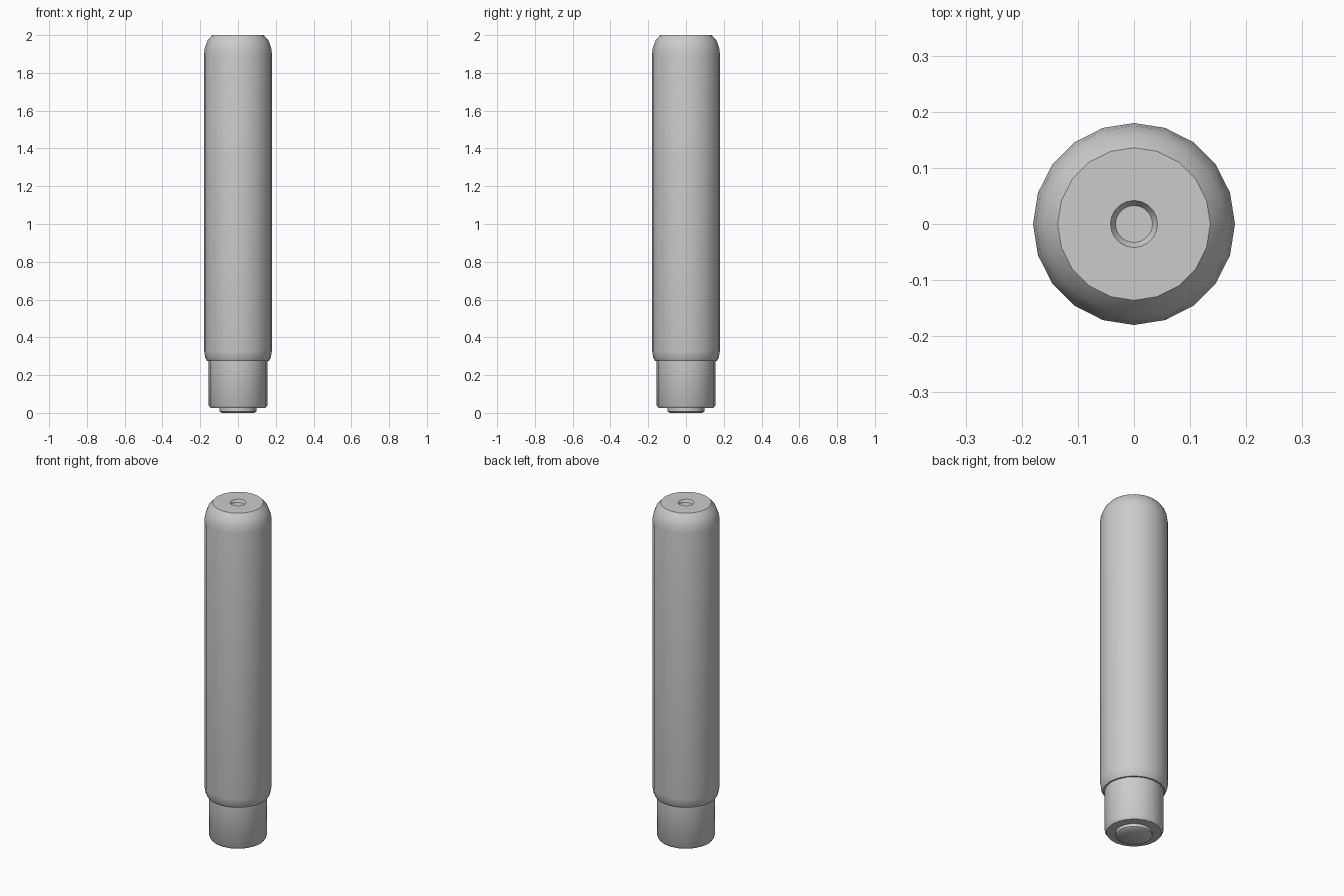
import bpy, bmesh, math

if "Cube" in bpy.data.objects:
    bpy.data.objects.remove(bpy.data.objects["Cube"])

SIDES = 20


def lathe(name, profile, sides=SIDES):
    """Revolve (radius, z) points around z, listed from bottom to top, capping both ends."""
    bm = bmesh.new()
    rings = []
    for r, z in profile:
        rings.append([bm.verts.new((r * math.cos(2 * math.pi * i / sides),
                                    r * math.sin(2 * math.pi * i / sides), z))
                      for i in range(sides)])
    for a, b in zip(rings, rings[1:]):
        for i in range(sides):
            j = (i + 1) % sides
            bm.faces.new((a[i], a[j], b[j], b[i]))
    bm.faces.new(rings[0][::-1])
    bm.faces.new(rings[-1])
    mesh = bpy.data.meshes.new(name)
    bm.to_mesh(mesh)
    bm.free()
    obj = bpy.data.objects.new(name, mesh)
    bpy.context.collection.objects.link(obj)
    bpy.ops.object.select_all(action='DESELECT')
    obj.select_set(True)
    bpy.context.view_layer.objects.active = obj
    bpy.ops.object.shade_smooth_by_angle(angle=math.radians(35))
    return obj


# One continuous turned shell: end button, neck, rounded grip, recessed hole on top
lathe("handle", [
    (0.085, 0.0), (0.097, 0.008), (0.097, 0.025),               # end button
    (0.145, 0.025), (0.155, 0.04), (0.155, 0.275),              # neck
    (0.164, 0.275), (0.174, 0.293), (0.18, 0.33),               # lower shoulder
    (0.18, 1.90), (0.175, 1.935), (0.161, 1.972), (0.136, 2.0), # rounded top
    (0.042, 2.0), (0.033, 1.985),                               # hole and its floor
])
